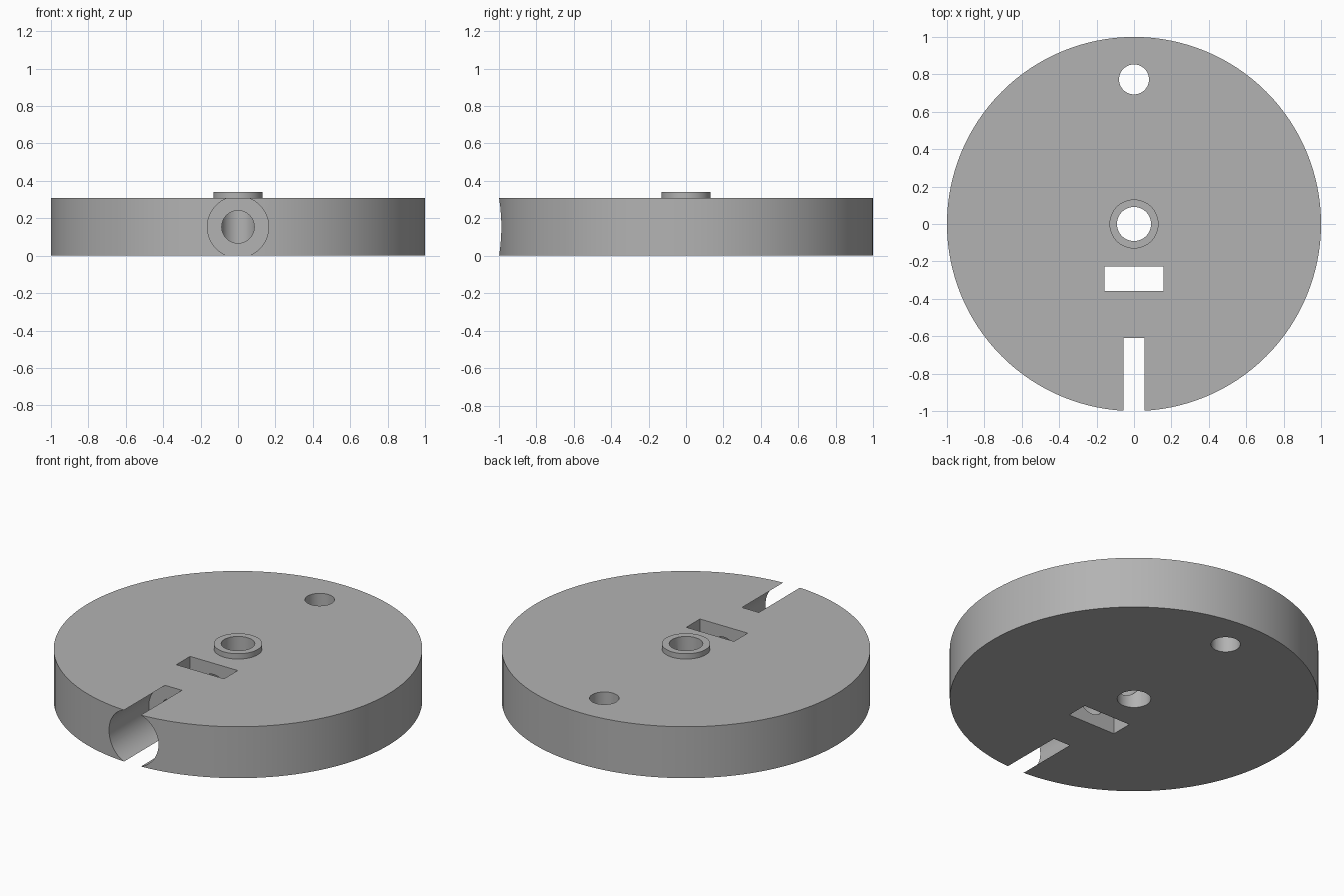
import bpy
import bmesh
import math
from mathutils import Matrix

cube = bpy.data.objects.get("Cube")
if cube:
    bpy.data.objects.remove(cube, do_unlink=True)

THICK = 0.308      # disc thickness
MID = THICK / 2    # height of the radial bore axis

grey = bpy.data.materials.new("mid_grey")
grey.use_nodes = True
colour = (0.45, 0.45, 0.45, 1)
grey.diffuse_color = colour
grey.node_tree.nodes["Principled BSDF"].inputs["Base Color"].default_value = colour


def to_object(name, bm):
    bmesh.ops.recalc_face_normals(bm, faces=bm.faces)
    mesh = bpy.data.meshes.new(name)
    bm.to_mesh(mesh)
    bm.free()
    mesh.materials.append(grey)
    obj = bpy.data.objects.new(name, mesh)
    bpy.context.scene.collection.objects.link(obj)
    return obj


def lathe(name, profile, steps):
    """Revolve a closed (radius, height) profile about the z axis."""
    bm = bmesh.new()
    verts = [bm.verts.new((r, 0, z)) for r, z in profile]
    edges = [bm.edges.new((v, verts[i - 1])) for i, v in enumerate(verts)]
    bmesh.ops.spin(bm, geom=verts + edges, cent=(0, 0, 0), axis=(0, 0, 1),
                   angle=math.tau, steps=steps, use_merge=True)
    bmesh.ops.remove_doubles(bm, verts=bm.verts, dist=1e-5)
    return to_object(name, bm)


def rod(name, radius, length, centre, along_y=False):
    bm = bmesh.new()
    turn = Matrix.Rotation(math.pi / 2, 4, "X") if along_y else Matrix()
    bmesh.ops.create_cone(bm, cap_ends=True, segments=64, radius1=radius,
                          radius2=radius, depth=length,
                          matrix=Matrix.Translation(centre) @ turn)
    return to_object(name, bm)


def block(name, size, centre):
    bm = bmesh.new()
    bmesh.ops.create_cube(bm, size=1, matrix=Matrix.Translation(centre)
                          @ Matrix.Diagonal((*size, 1)))
    return to_object(name, bm)


# Disc with raised hub ring and centre hole
disc = lathe("disc_with_hub", [(0.091, 0), (1, 0), (1, THICK), (0.131, THICK),
                               (0.131, 0.34), (0.091, 0.34)], 128)

# Pin hole, nut pocket, wide rim bore that breaks both faces, narrow screw bore
cutters = [
    rod("pin_hole_cutter", 0.08, 1, (0, 0.773, MID)),
    block("nut_pocket_cutter", (0.316, 0.13, 1), (0, -0.293, MID)),
    rod("rim_bore_cutter", 0.164, 0.6, (0, -0.91, MID), along_y=True),
    rod("screw_bore_cutter", 0.087, 0.7, (0, -0.35, MID), along_y=True),
]
for cutter in cutters:
    cutter.hide_render = True
    cut = disc.modifiers.new(cutter.name, "BOOLEAN")
    cut.operation = "DIFFERENCE"
    cut.solver = "EXACT"
    cut.object = cutter

# Apply the cuts and shade the curved walls smooth
bpy.ops.object.select_all(action="DESELECT")
bpy.context.view_layer.objects.active = disc
disc.select_set(True)
for cutter in cutters:
    bpy.ops.object.modifier_apply(modifier=cutter.name)
    bpy.data.objects.remove(cutter, do_unlink=True)
bpy.ops.object.shade_smooth_by_angle(angle=math.radians(30))
